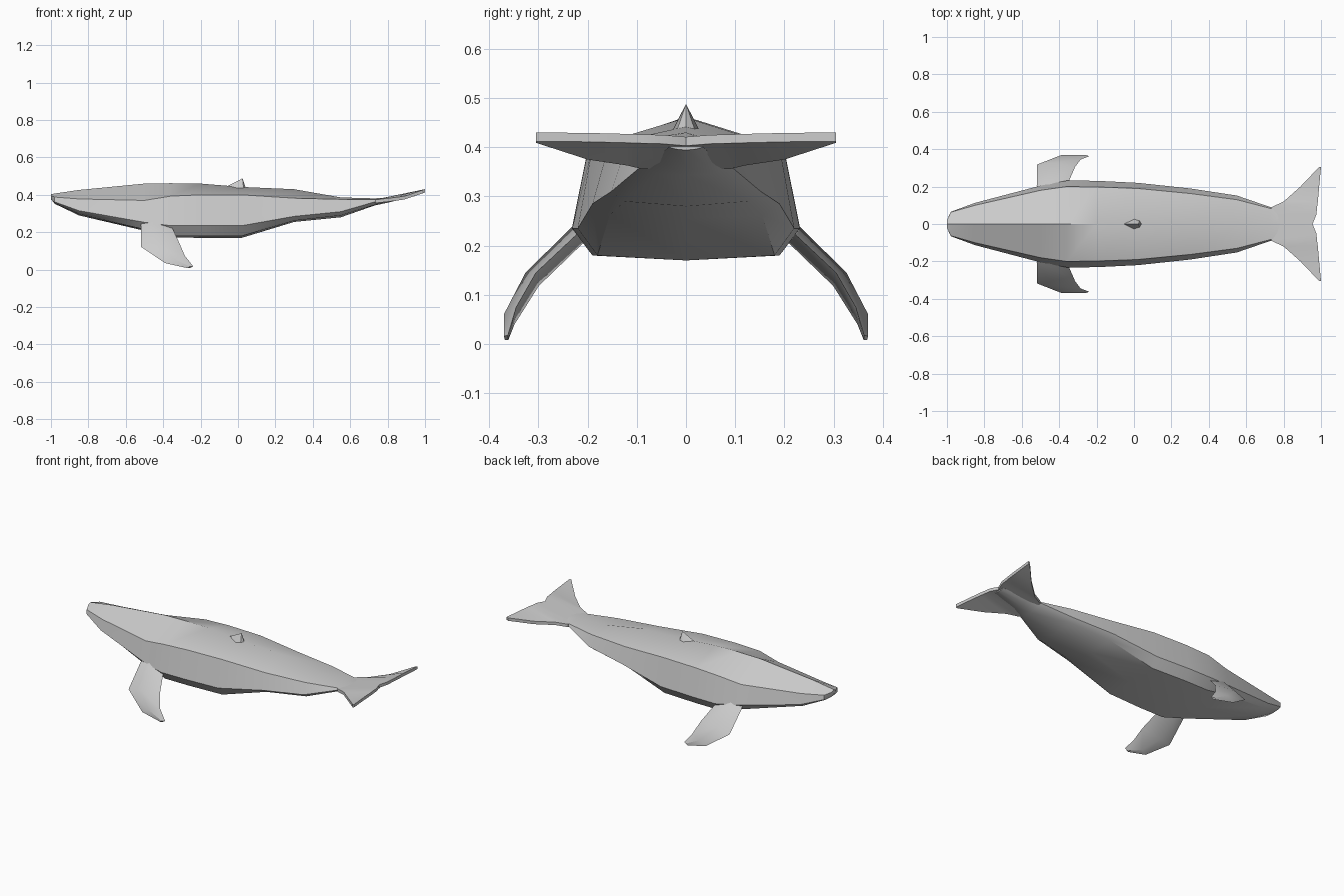
import bpy, bmesh
from mathutils import Vector

if "Cube" in bpy.data.objects:
    bpy.data.objects.remove(bpy.data.objects["Cube"])


def finish(name, bm, angle=0.6):
    """Turn a bmesh into a named, part-smooth object."""
    bmesh.ops.recalc_face_normals(bm, faces=bm.faces)
    mesh = bpy.data.meshes.new(name)
    bm.to_mesh(mesh)
    bm.free()
    ob = bpy.data.objects.new(name, mesh)
    bpy.context.collection.objects.link(ob)
    bpy.ops.object.select_all(action='DESELECT')
    ob.select_set(True)
    bpy.context.view_layer.objects.active = ob
    bpy.ops.object.shade_smooth_by_angle(angle=angle)
    return ob


def loft(name, rings):
    """Skin a list of equal-length point rings and cap both ends."""
    bm = bmesh.new()
    loops = [[bm.verts.new(p) for p in ring] for ring in rings]
    n = len(loops[0])
    for a, b in zip(loops, loops[1:]):
        for i in range(n):
            j = (i + 1) % n
            bm.faces.new((a[i], a[j], b[j], b[i]))
    bm.faces.new(loops[0])
    bm.faces.new(loops[-1])
    return finish(name, bm)


# Body stations: x, top z, shoulder (y, z), flank (y, z), belly edge (y, z), keel z
stations = [
    (-1.00, .403, .02, .395, .02, .385, .015, .38, .378),
    (-.98, .407, .063, .388, .065, .362, .05, .355, .352),
    (-.85, .426, .100, .378, .113, .315, .085, .297, .29),
    (-.50, .46, .180, .370, .205, .253, .17, .215, .208),
    (-.36, .462, .200, .393, .232, .235, .19, .18, .172),
    (-.20, .46, .198, .400, .231, .235, .19, .18, .17),
    (.02, .442, .190, .400, .220, .235, .18, .18, .17),
    (.30, .43, .163, .382, .190, .285, .155, .262, .255),
    (.55, .386, .130, .376, .152, .31, .125, .29, .28),
    (.73, .381, .083, .374, .090, .362, .06, .346, .343),
    (.80, .386, .060, .382, .065, .374, .04, .364, .358),
    (.95, .413, .030, .405, .035, .400, .02, .396, .394),
]
rings = []
for x, zt, yu, zu, ym, zm, yb, zb, zc in stations:
    side = [(yu, zu), (ym, zm), (yb, zb)]
    rings.append([(x, 0, zt)] + [(x, y, z) for y, z in side] + [(x, 0, zc)]
                 + [(x, -y, z) for y, z in reversed(side)])
loft("body", rings)

# Tail fluke: spanwise slices of (y, lead x, lead z, trail x, trail z)
half = [(.05, .73, .363, .975, .416), (.09, .735, .365, .979, .417),
        (.12, .80, .372, .983, .418), (.20, .89, .384, .99, .42),
        (.305, .99, .418, 1.0, .421)]
slices = ([(-y, *r) for y, *r in reversed(half)] + [(0, .72, .363, .955, .412)]
          + half)
rings = []
for y, lx, lz, tx, tz in slices:
    t = .009
    rings.append([(lx, y, lz + t), (tx, y, tz + t), (tx, y, tz - t), (lx, y, lz - t)])
loft("tail_fluke", rings)

# Flippers: leading edge, trailing edge and thickness from root to tip
flipper = [((-.51, .15, .29), (-.36, .17, .28), .02),
           ((-.52, .205, .235), (-.35, .225, .22), .02),
           ((-.518, .318, .122), (-.315, .305, .145), .019),
           ((-.39, .368, .035), (-.285, .345, .075), .015),
           ((-.27, .368, .008), (-.24, .362, .018), .006)]
out = Vector((0, .72, .69))
for name, s in (("flipper_left", 1), ("flipper_right", -1)):
    rings = []
    for lead, trail, t in flipper:
        a, b = Vector(lead), Vector(trail)
        m = a.lerp(b, .4)
        rings.append([(p.x, s * p.y, p.z) for p in (a, m + out * t, b, m - out * t)])
    loft(name, rings)

# Small dorsal fin leaning backwards
bm = bmesh.new()
base = [bm.verts.new(p) for p in ((-.06, 0, .445), (0, .027, .435), (.03, .018, .435),
                                  (.042, 0, .435), (.03, -.018, .435), (0, -.027, .435))]
tip = bm.verts.new((.024, 0, .488))
for i in range(6):
    bm.faces.new((base[i], base[(i + 1) % 6], tip))
bm.faces.new(base)
finish("dorsal_fin", bm)
